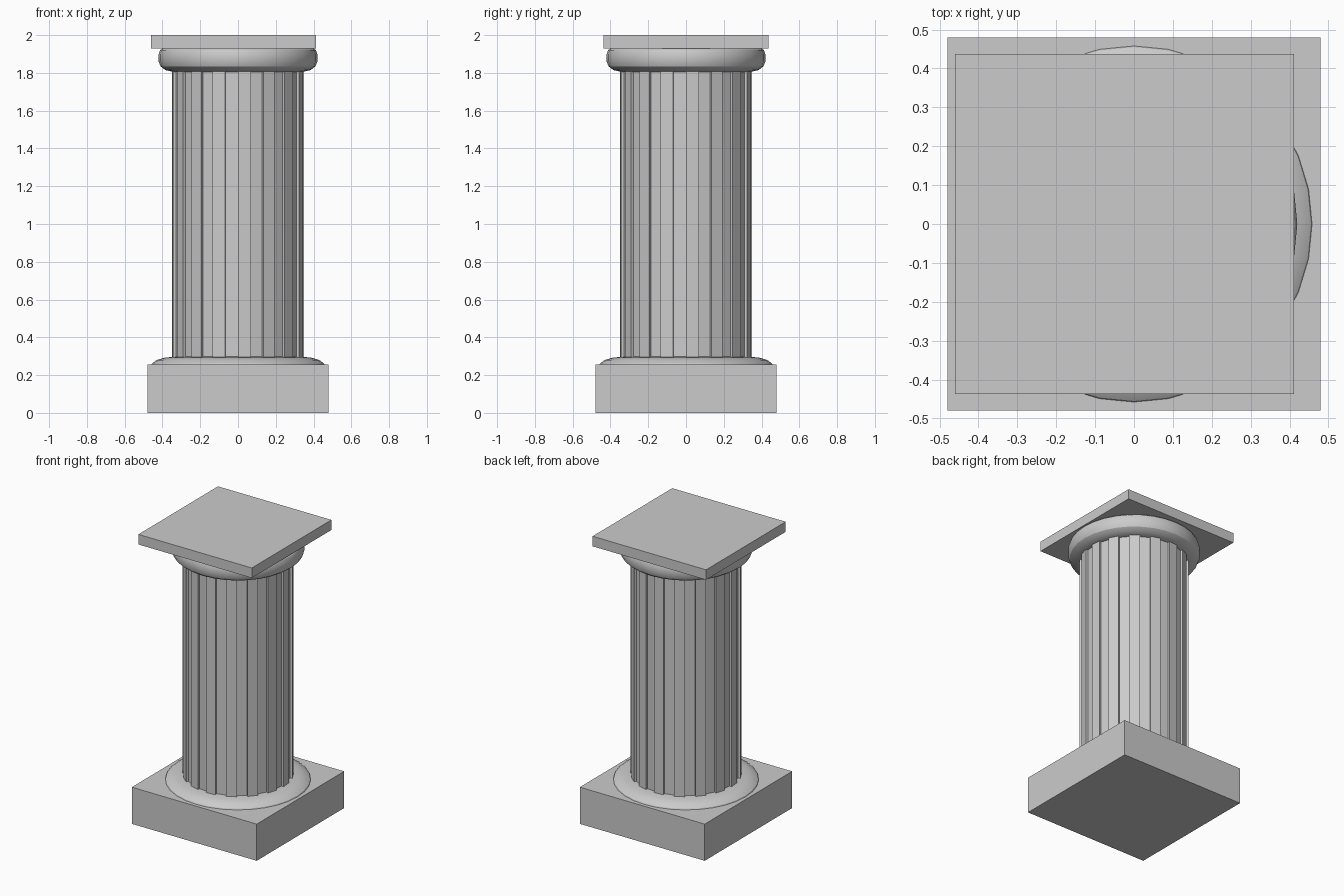
import bpy
import bmesh
from math import cos, sin, tau

if "Cube" in bpy.data.objects:
    bpy.data.objects.remove(bpy.data.objects["Cube"])

SIDES = 32


def make_object(name, bm):
    bmesh.ops.recalc_face_normals(bm, faces=bm.faces)
    mesh = bpy.data.meshes.new(name)
    bm.to_mesh(mesh)
    bm.free()
    obj = bpy.data.objects.new(name, mesh)
    bpy.context.collection.objects.link(obj)
    return obj


def box(name, x0, x1, y0, y1, z0, z1):
    bm = bmesh.new()
    bmesh.ops.create_cube(bm, size=1)
    for v in bm.verts:
        v.co = ((x0 + x1) / 2 + v.co.x * (x1 - x0),
                (y0 + y1) / 2 + v.co.y * (y1 - y0),
                (z0 + z1) / 2 + v.co.z * (z1 - z0))
    return make_object(name, bm)


def loft(name, rings):
    """Skin a stack of equal-length point loops and cap both ends."""
    bm = bmesh.new()
    loops = [[bm.verts.new(p) for p in ring] for ring in rings]
    n = len(loops[0])
    for a, b in zip(loops, loops[1:]):
        for i in range(n):
            j = (i + 1) % n
            bm.faces.new((a[i], a[j], b[j], b[i]))
    bm.faces.new(loops[0][::-1])
    bm.faces.new(loops[-1])
    return make_object(name, bm)


def lathe(name, profile):
    obj = loft(name, [[(r * cos(tau * i / SIDES), r * sin(tau * i / SIDES), z)
                       for i in range(SIDES)] for r, z in profile])
    bpy.context.view_layer.objects.active = obj
    obj.select_set(True)
    bpy.ops.object.shade_smooth_by_angle(angle=0.5)
    obj.select_set(False)


def fluted_ring(z, outer=0.35, inner=0.335):
    """Every second side is a recessed flat with radial walls."""
    pts = []
    for i in range(SIDES):
        order = (inner, outer) if i % 2 == 0 else (outer, inner)
        pts += [(r * cos(tau * i / SIDES), r * sin(tau * i / SIDES), z) for r in order]
    return pts


# Square plinth and slightly offset top slab
box("plinth", -0.48, 0.48, -0.48, 0.48, 0, 0.255)
box("top_slab", -0.46, 0.412, -0.437, 0.437, 1.93, 2.0)

# Rounded base moulding
lathe("base_moulding", [(0.46, 0.25), (0.455, 0.262), (0.43, 0.28),
                        (0.39, 0.292), (0.33, 0.298)])

# Fluted shaft
loft("shaft", [fluted_ring(0.26), fluted_ring(1.82)])

# Rounded capital ring
lathe("capital_ring", [(0.34, 1.805), (0.385, 1.815), (0.41, 1.835), (0.42, 1.86),
                       (0.42, 1.90), (0.413, 1.92), (0.40, 1.93)])
